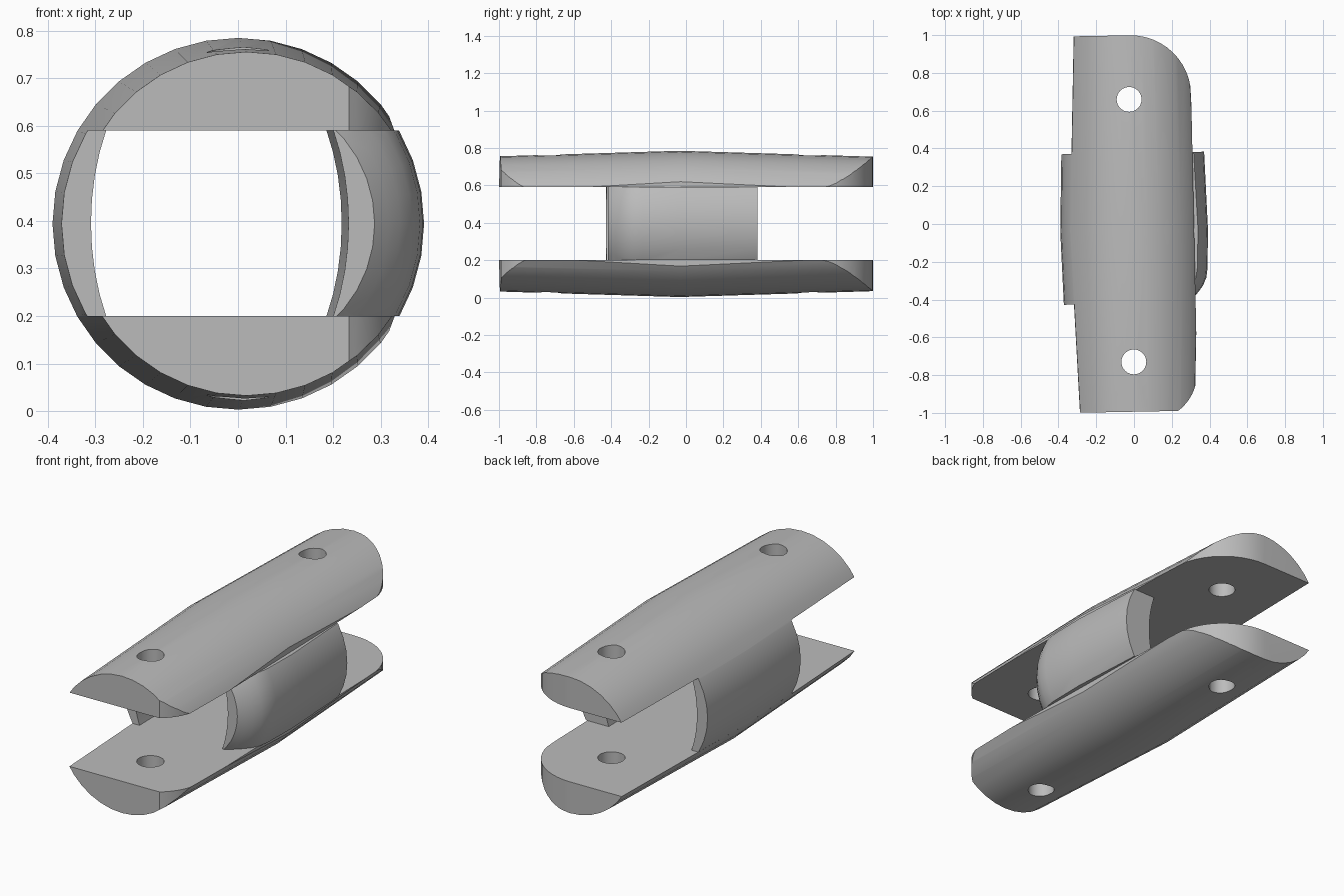
import bpy, bmesh, math
from mathutils import Vector, Matrix

cube = bpy.data.objects.get("Cube")
if cube:
    bpy.data.objects.remove(cube, do_unlink=True)

AXIS_Z = 0.394          # height of the barrel axis
LOW, HIGH = 0.2, 0.59   # slot floor and ceiling
TILT = 0.018            # slight turn of the whole part about z

grey = bpy.data.materials.new("plain_grey")
grey.use_nodes = True
grey.diffuse_color = (0.5, 0.5, 0.5, 1)
grey.node_tree.nodes["Principled BSDF"].inputs["Base Color"].default_value = (0.5, 0.5, 0.5, 1)


def make_object(name, bm):
    bmesh.ops.recalc_face_normals(bm, faces=bm.faces)
    mesh = bpy.data.meshes.new(name)
    bm.to_mesh(mesh)
    bm.free()
    mesh.materials.append(grey)
    obj = bpy.data.objects.new(name, mesh)
    bpy.context.collection.objects.link(obj)
    return obj


def lathe(name, profile, sides=36):
    """Closed solid turned about the y axis from (radius, y) points."""
    bm = bmesh.new()
    rings = []
    for r, y in profile:
        angles = [2 * math.pi * i / sides for i in range(sides)]
        rings.append([bm.verts.new((r * math.sin(a), y, AXIS_Z + r * math.cos(a))) for a in angles])
    for a, b in zip(rings, rings[1:]):
        for i in range(sides):
            j = (i + 1) % sides
            bm.faces.new((a[i], a[j], b[j], b[i]))
    bm.faces.new(rings[0])
    bm.faces.new(rings[-1])
    return make_object(name, bm)


def prism(points, offset):
    """Solid pushed out from a flat outline of 3D points."""
    bm = bmesh.new()
    face = bm.faces.new([bm.verts.new(p) for p in points])
    out = bmesh.ops.extrude_face_region(bm, geom=[face])["geom"]
    moved = [v for v in out if isinstance(v, bmesh.types.BMVert)]
    bmesh.ops.translate(bm, verts=moved, vec=Vector(offset))
    return make_object("cutter", bm)


def boolean(obj, cutter, operation):
    mod = obj.modifiers.new("cut", "BOOLEAN")
    mod.object, mod.operation, mod.solver = cutter, operation, "EXACT"
    bpy.context.view_layer.objects.active = obj
    bpy.ops.object.modifier_apply(modifier=mod.name)
    bpy.data.objects.remove(cutter, do_unlink=True)


def arc(cx, cy, r, start, end, steps=12):
    angles = [math.radians(start + (end - start) * i / steps) for i in range(steps + 1)]
    return [(cx + r * math.cos(a), cy + r * math.sin(a)) for a in angles]


BARREL = [(0.36, -1.05), (0.391, -0.035), (0.358, 1.05)]

# Plan outline of the jaws, with a rounded corner at each end of the left side
plan = [(-0.5, -0.994)] + arc(0.07, -0.79, 0.25, -54.5, 0)
plan += arc(-0.005, 0.679, 0.32, 0, 90) + [(-0.5, 0.999)]

parts = []
for name, bottom, top in (("upper_jaw", HIGH, 0.9), ("lower_jaw", -0.1, LOW)):
    jaw = lathe(name, BARREL)
    boolean(jaw, prism([(x, y, bottom) for x, y in plan], (0, 0, top - bottom)), "INTERSECT")
    for y in (-0.73, 0.66):     # pin holes
        hole = [(px, py, -0.2) for px, py in arc(-0.014, y, 0.066, 0, 345, 23)]
        boolean(jaw, prism(hole, (0, 0, 1.2)), "DIFFERENCE")
    parts.append(jaw)

# Side walls joining the jaws; the left one has a rounded front shoulder
WALLS = {
    "right_wall": (-1, [(0.379, -0.421), (0.391, -0.035), (0.378, 0.376)]),
    "left_wall": (1, [(0.28, -0.421), (0.31, -0.393), (0.335, -0.365), (0.36, -0.332),
                      (0.378, -0.29), (0.385, -0.24), (0.391, -0.035), (0.378, 0.376)]),
}
for name, (side, profile) in WALLS.items():
    wall = lathe(name, profile)
    # Bore surface is part of an upright ellipse
    spread = math.degrees(math.asin((HIGH - LOW) / 2 / 0.414))
    bore = [(-0.046 + side * 0.271 * u, AXIS_Z + 0.001 + 0.414 * v)
            for u, v in arc(0, 0, 1, -spread, spread, 8)]
    outline = bore + [(side * 0.5, HIGH), (side * 0.5, LOW)]
    boolean(wall, prism([(x, -0.6, z) for x, z in outline], (0, 1.2, 0)), "INTERSECT")
    parts.append(wall)

# Turn, and smooth the round surfaces
bpy.ops.object.select_all(action="DESELECT")
for obj in parts:
    obj.data.transform(Matrix.Rotation(TILT, 4, "Z"))
    obj.select_set(True)
bpy.context.view_layer.objects.active = parts[0]
bpy.ops.object.shade_smooth_by_angle(angle=math.radians(25))
